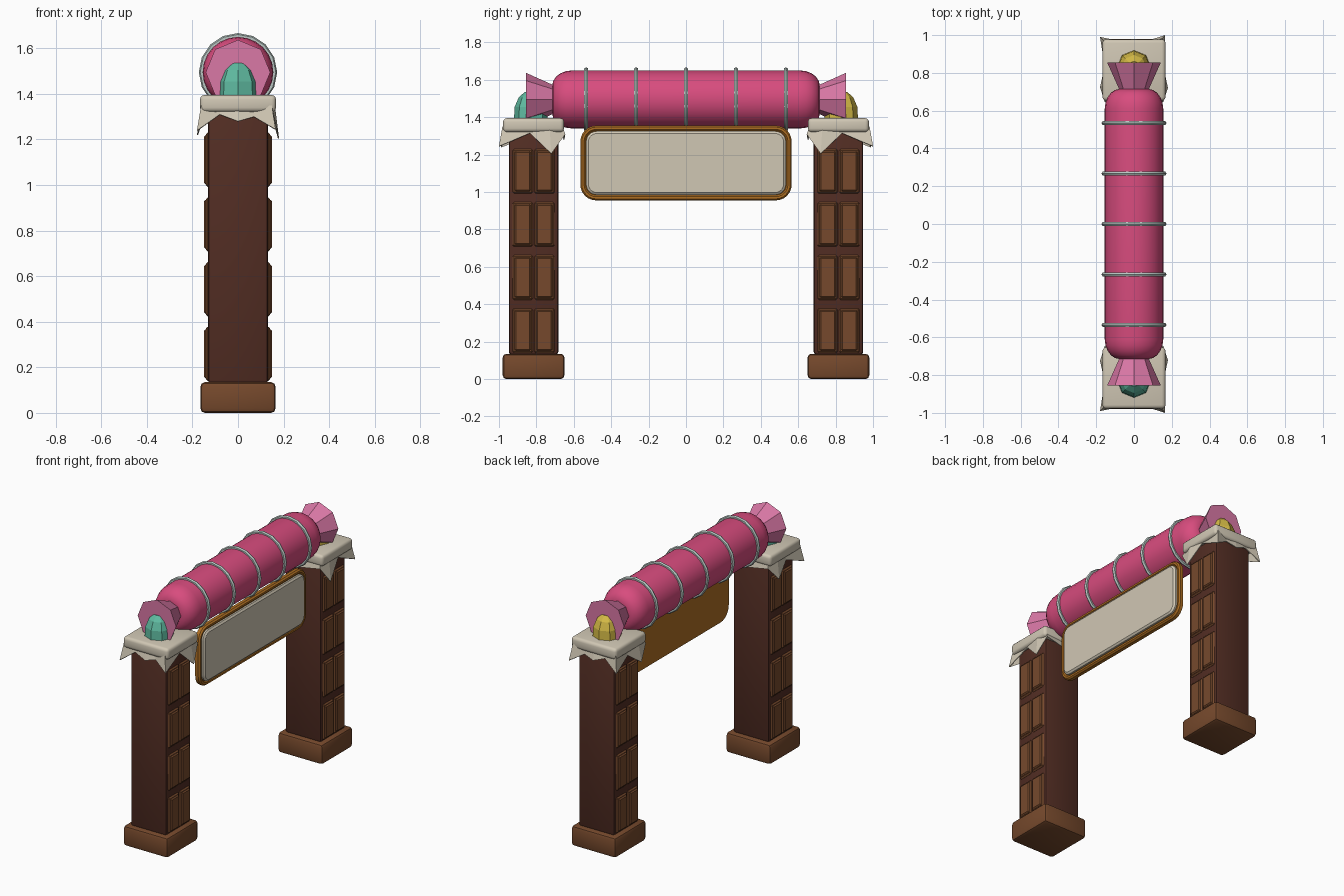
import bpy, bmesh, math
from mathutils import Matrix

if "Cube" in bpy.data.objects:
    bpy.data.objects.remove(bpy.data.objects["Cube"])


def mat(name, hexcol):
    def lin(c):
        c /= 255
        return c / 12.92 if c <= 0.04045 else ((c + 0.055) / 1.055) ** 2.4
    m = bpy.data.materials.new(name)
    m.diffuse_color = [lin(int(hexcol[i:i + 2], 16)) for i in (0, 2, 4)] + [1]
    m.use_nodes = True
    m.node_tree.nodes["Principled BSDF"].inputs["Base Color"].default_value = m.diffuse_color
    return m


DARK = mat("dark chocolate", "522D23")
MILK = mat("milk chocolate", "76492C")
CREAM = mat("cream", "D0C7B4")
PINK = mat("candy pink", "D84C7E")
WRAP = mat("wrapper pink", "DA78A6")
TEAL = mat("mint teal", "5FBAA0")
YELLOW = mat("lemon yellow", "D2B845")
GOLD = mat("caramel gold", "AE6E22")
SILVER = mat("silver band", "B8C6C2")


def finish(bm, name, material, smooth=None):
    bmesh.ops.recalc_face_normals(bm, faces=bm.faces[:])
    me = bpy.data.meshes.new(name)
    bm.to_mesh(me)
    bm.free()
    ob = bpy.data.objects.new(name, me)
    bpy.context.collection.objects.link(ob)
    me.materials.append(material)
    if smooth:
        bpy.ops.object.select_all(action='DESELECT')
        ob.select_set(True)
        bpy.context.view_layer.objects.active = ob
        bpy.ops.object.shade_smooth_by_angle(angle=math.radians(smooth))
    return ob


def add_box(bm, lo, hi, bevel, segs=2):
    size = [b - a for a, b in zip(lo, hi)]
    mid = [(a + b) / 2 for a, b in zip(lo, hi)]
    m = Matrix.Translation(mid) @ Matrix.Diagonal((*size, 1))
    vs = bmesh.ops.create_cube(bm, size=1, matrix=m)["verts"]
    edges = list({e for v in vs for e in v.link_edges})
    bmesh.ops.bevel(bm, geom=edges, offset=bevel, segments=segs, profile=0.5, affect='EDGES')


def box(name, lo, hi, bevel, material, segs=2):
    bm = bmesh.new()
    add_box(bm, lo, hi, bevel, segs)
    return finish(bm, name, material, 40)


def loft(name, loops, material, caps=True, closed=False, smooth=None):
    """Skin between point loops of equal length."""
    bm = bmesh.new()
    rings = [[bm.verts.new(p) for p in lp] for lp in loops]
    pairs = list(zip(rings, rings[1:])) + ([(rings[-1], rings[0])] if closed else [])
    for a, b in pairs:
        n = len(a)
        for i in range(n):
            bm.faces.new((a[i], a[(i + 1) % n], b[(i + 1) % n], b[i]))
    if caps:
        bm.faces.new(rings[0])
        bm.faces.new(rings[-1])
    return finish(bm, name, material, smooth)


def ring_y(y, r, n, z=1.495):
    return [(r * math.sin(2 * math.pi * i / n), y, z + r * math.cos(2 * math.pi * i / n)) for i in range(n)]


def ring_z(y, z, r, n):
    return [(r * math.cos(2 * math.pi * i / n), y + r * math.sin(2 * math.pi * i / n), z) for i in range(n)]


def rounded(x, hw, hh, r, zc=1.155, n=6):
    """Rounded rectangle loop in the y-z plane."""
    pts = []
    for q, (sy, sz) in enumerate(((1, 1), (-1, 1), (-1, -1), (1, -1))):
        for k in range(n + 1):
            a = math.pi / 2 * (q + k / n)
            pts.append((x, sy * (hw - r) + r * math.cos(a), zc + sz * (hh - r) + r * math.sin(a)))
    return pts


# Hem of the foil skirt: x, outward offset from the pillar axis, z
HEM = [(.155, -.17, 1.31), (.18, -.095, 1.205), (.155, .02, 1.315), (.165, .185, 1.245),
       (.07, .155, 1.30), (0, .165, 1.28), (-.08, .155, 1.31), (-.18, .175, 1.24),
       (-.155, .02, 1.30), (-.18, -.09, 1.22), (-.155, -.17, 1.31), (0, -.165, 1.28)]

for s, side, drop in ((-1, "front", TEAL), (1, "back", YELLOW)):
    yc = .815 * s
    # Pillar: plinth, shaft and cap
    box(side + "_plinth", (-.165, yc - .165, 0), (.165, yc + .165, .135), .02, MILK)
    box(side + "_shaft", (-.132, yc - .132, .13), (.132, yc + .132, 1.345), .015, DARK)
    box(side + "_cap", (-.167, yc - .163, 1.32), (.167, yc + .163, 1.395), .02, CREAM, 3)

    # Chocolate tiles, two columns by four rows on both broad faces
    bm = bmesh.new()
    for sx in (-1, 1):
        for row in range(4):
            for col in (-.058, .058):
                z0 = .14 + row * .284
                y0 = yc + col
                xs = sorted((sx * .12, sx * .141))
                add_box(bm, (xs[0], y0 - .054, z0), (xs[1], y0 + .054, z0 + .238), .008, 1)
                xs = sorted((sx * .125, sx * .149))
                add_box(bm, (xs[0], y0 - .043, z0 + .011), (xs[1], y0 + .043, z0 + .227), .007, 1)
    finish(bm, side + "_chocolate_tiles", MILK)

    # Torn foil skirt under the cap
    hem = [(x, yc + s * v, z) for x, v, z in HEM]
    top = [(x * .9, yc + s * v * .9, 1.35) for x, v, z in HEM]
    foil = loft(side + "_foil_skirt", [top, hem], CREAM, caps=False)
    foil.modifiers.new("thickness", 'SOLIDIFY').thickness = .005

    # Gumdrop on the cap
    prof = ((.09, 1.385), (.086, 1.455), (.065, 1.505), (.032, 1.535))
    loft(side + "_gumdrop", [ring_z(.83 * s, z, r, 8) for r, z in prof], drop)

    # Twisted wrapper end
    loft(side + "_wrapper_end", [ring_y(.69 * s, .068, 8), ring_y(.855 * s, .142, 8)], WRAP)

# Candy roll with rounded ends
half = [(.61 + .105 * math.sin(t), .075 + .08 * math.cos(t)) for t in (i * math.pi / 10 for i in range(6))]
prof = [(-y, r) for y, r in reversed(half)] + half
loft("candy_roll", [ring_y(y, r, 24) for y, r in prof], PINK, smooth=40)

# Bands round the candy roll
for i in range(5):
    y0 = (i - 2) * .267
    loops = [ring_y(y0 + .012 * math.sin(a), .16 + .012 * math.cos(a), 16)
             for a in (2 * math.pi * k / 6 for k in range(6))]
    loft(f"candy_band_{i + 1}", loops, SILVER, caps=False, closed=True, smooth=45)

# Hanging sign: bevelled frame and raised blank panel
loft("sign_frame", [rounded(.08, .565, .2, .085), rounded(.102, .565, .2, .085),
                    rounded(.112, .557, .192, .077), rounded(.112, .545, .18, .065),
                    rounded(.104, .537, .172, .057)], GOLD, smooth=30)
loft("sign_panel", [rounded(.09, .534, .17, .056), rounded(.115, .534, .17, .056),
                    rounded(.124, .522, .158, .046)], CREAM, smooth=30)
